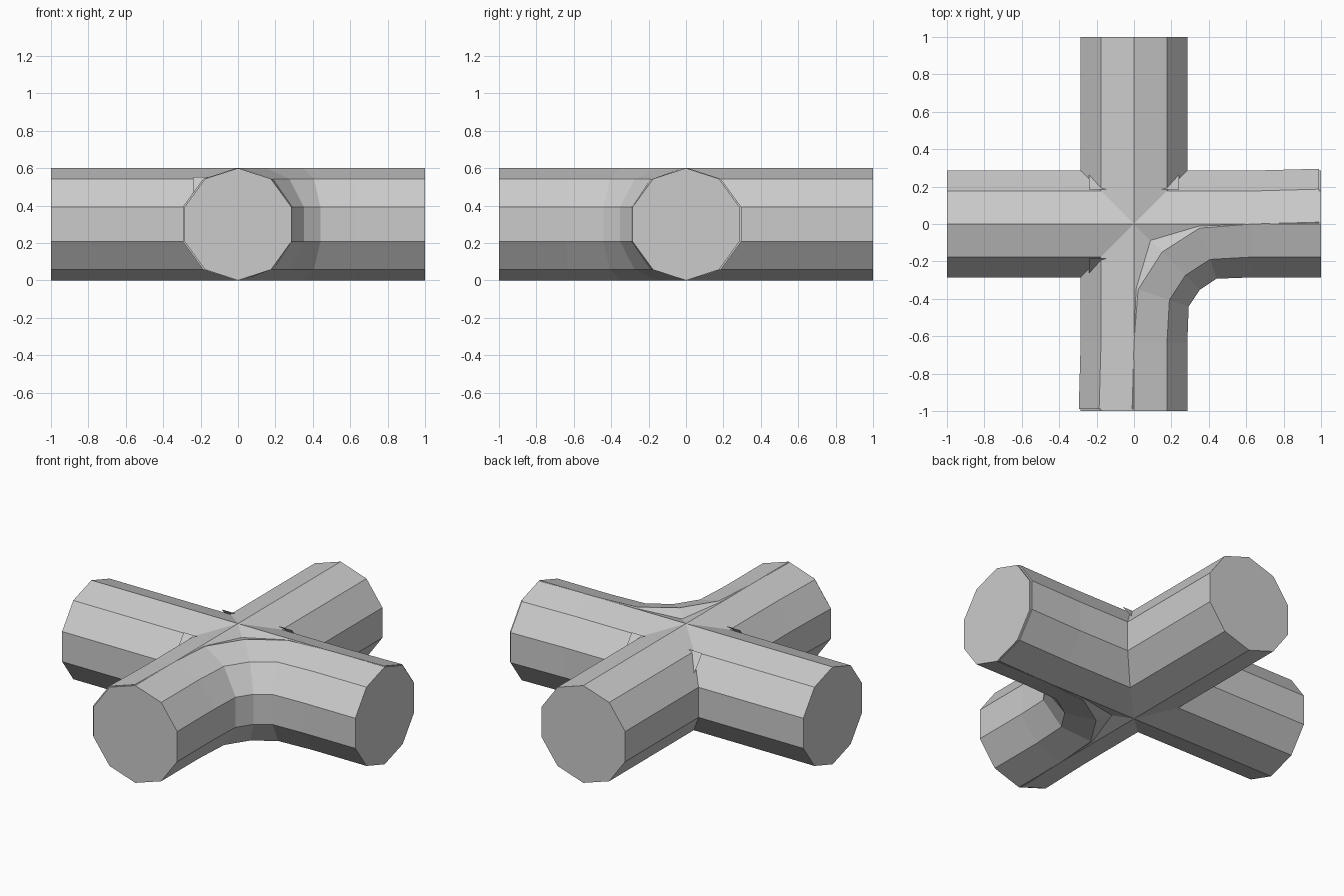
import bpy, bmesh
from math import sin, cos, pi
from mathutils import Vector, Matrix

if "Cube" in bpy.data.objects:
    bpy.data.objects.remove(bpy.data.objects["Cube"])

R, N = 0.3, 10
# decagon profile (sideways, height), one corner at the top
PROFILE = [(R * sin(2 * pi * i / N), R + R * cos(2 * pi * i / N)) for i in range(N)]


def make(name, bm, fix_normals=True):
    if fix_normals:
        bmesh.ops.remove_doubles(bm, verts=bm.verts, dist=0.0005)
        bmesh.ops.recalc_face_normals(bm, faces=bm.faces)
    me = bpy.data.meshes.new(name)
    bm.to_mesh(me)
    bm.free()
    ob = bpy.data.objects.new(name, me)
    bpy.context.collection.objects.link(ob)
    return ob


def bridge(bm, a, b):
    n = len(a)
    for i in range(n):
        j = (i + 1) % n
        bm.faces.new((a[i], a[j], b[j], b[i]))


# four pipe arms, mitred where they meet in the middle
bm = bmesh.new()
for k in range(4):
    rot = Matrix.Rotation(k * pi / 2, 3, 'Z')
    inner = [bm.verts.new(rot @ Vector((abs(y), y, z))) for y, z in PROFILE]
    outer = [bm.verts.new(rot @ Vector((1, y, z))) for y, z in PROFILE]
    bridge(bm, inner, outer)
    bm.faces.new(outer)
make("cross_pipes", bm)

# curved pipe joining the front and right arms
half = [(-0.01, -0.99), (0, -0.63), (0.022, -0.35)]
path = [Vector((x, y, 0)) for x, y in
        half + [(0.15, -0.15)] + [(-y, -x) for x, y in reversed(half)]]
bm = bmesh.new()
rings = []
for i, p in enumerate(path):
    d0 = (p - path[max(i - 1, 0)]).normalized()
    d1 = (path[min(i + 1, len(path) - 1)] - p).normalized()
    t = (d0 + d1).normalized()
    if i in (0, len(path) - 1):
        t = Vector((0, 1, 0)) if i == 0 else Vector((1, 0, 0))
    side = Vector((t.y, -t.x, 0))
    rings.append([bm.verts.new(p + side * s + Vector((0, 0, z))) for s, z in PROFILE])
for a, b in zip(rings, rings[1:]):
    bridge(bm, a, b)
bm.faces.new(rings[0])
bm.faces.new(rings[-1])
make("curved_pipe", bm)

# small triangular flaps in the three sharp corners
bm = bmesh.new()
for sx, sy in ((-1, -1), (-1, 1), (1, 1)):
    tri = [bm.verts.new((sx * x, sy * y, z)) for x, y, z in
           ((0.24, 0.185, 0.552), (0.15, 0.185, 0.552), (0.24, 0.262, 0.457))]
    f = bm.faces.new(tri)
    f.normal_update()
    if f.normal.z > 0:
        f.normal_flip()
make("corner_flaps", bm, False)
